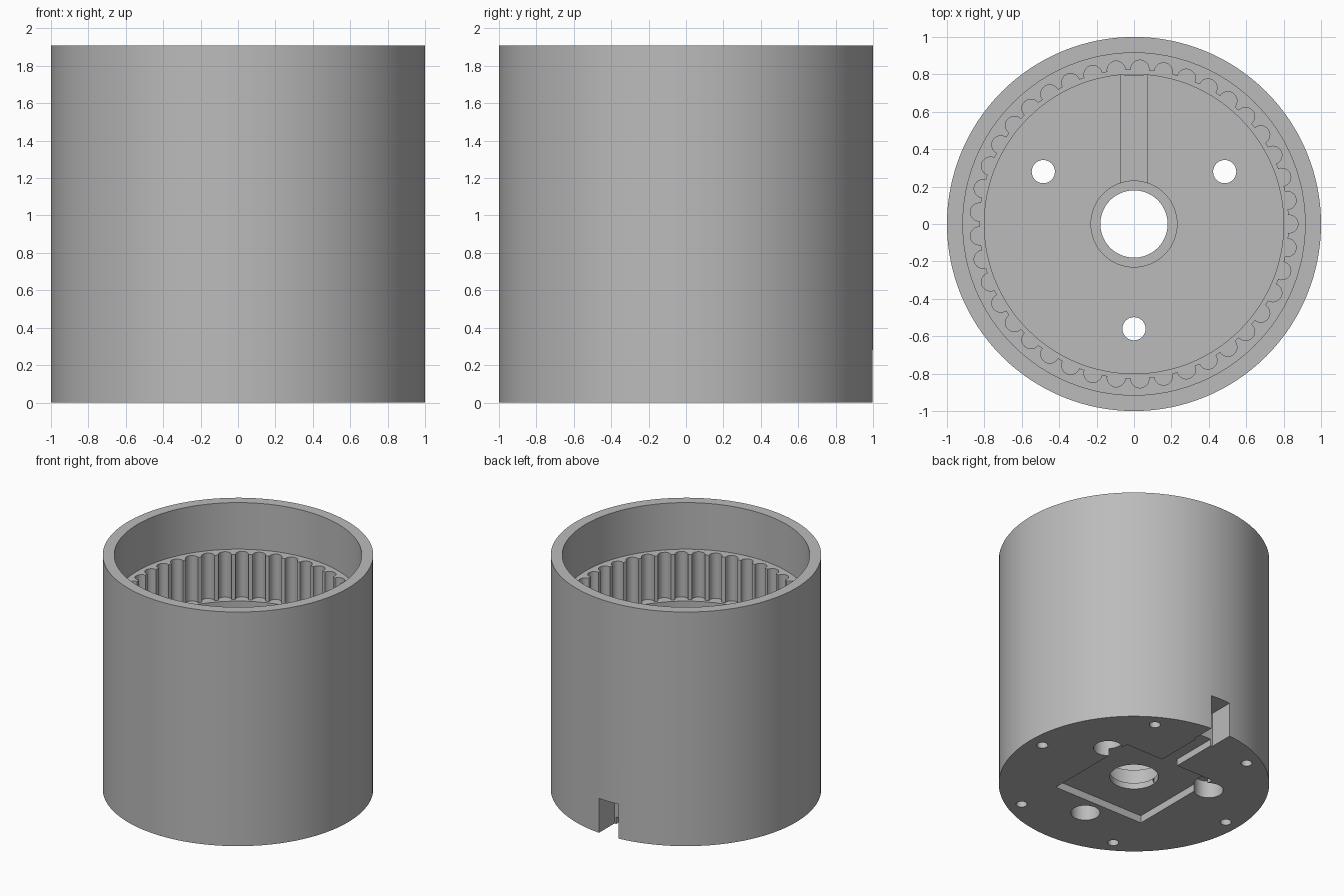
import bpy, math
from math import cos, sin, pi, radians

old = bpy.data.objects.get("Cube")
if old:
    bpy.data.objects.remove(old)

mat = bpy.data.materials.new("plain grey")
mat.use_nodes = True
grey = (0.5, 0.5, 0.5, 1)
mat.diffuse_color = grey
mat.node_tree.nodes["Principled BSDF"].inputs["Base Color"].default_value = grey


def prism(name, outline, z0, z1):
    """Closed solid from a counter-clockwise outline."""
    n = len(outline)
    verts = [(x, y, z) for z in (z0, z1) for x, y in outline]
    faces = [tuple(reversed(range(n))), tuple(range(n, 2 * n))]
    faces += [(i, (i + 1) % n, n + (i + 1) % n, n + i) for i in range(n)]
    mesh = bpy.data.meshes.new(name)
    mesh.from_pydata(verts, [], faces)
    obj = bpy.data.objects.new(name, mesh)
    bpy.context.collection.objects.link(obj)
    return obj


def circle(r, n=96, cx=0, cy=0):
    return [(cx + r * cos(2 * pi * i / n), cy + r * sin(2 * pi * i / n)) for i in range(n)]


def rect(x, y0, y1):
    return [(-x, y0), (x, y0), (x, y1), (-x, y1)]


def polar(r, deg):
    return r * cos(radians(deg)), r * sin(radians(deg))


def gear_outline(teeth=41, root=0.825, depth=0.052, width=0.77, steps=12):
    """Ring of rounded scallops with narrow flats between them."""
    points = []
    for k in range(teeth):
        for s in range(steps + 1):
            a = pi * s / steps
            angle = (2 * k - width * cos(a)) * pi / teeth
            r = root + depth * sin(a)
            points.append((r * cos(angle), r * sin(angle)))
    return points


housing = prism("gear_housing", circle(1, 128), 0, 1.91)
housing.data.materials.append(mat)

# Stepped bore: open mouth, ring gear, lower chamber
cutters = [
    prism("mouth_cutter", circle(0.915, 128), 1.53, 2.1),
    prism("ring_gear_cutter", gear_outline(), 1.16, 1.6),
    prism("chamber_cutter", circle(0.8, 128), 0.25, 1.3),
    # Floor: shaft hole, bearing seat and cable groove
    prism("shaft_hole_cutter", circle(0.18, 64), -0.1, 0.4),
    prism("bearing_seat_cutter", circle(0.23, 64), 0.11, 0.4),
    prism("floor_groove_cutter", rect(0.072, 0.2, 0.802), 0.18, 0.27),
    # Underside: square recess, channel and wall notch
    prism("square_recess_cutter", rect(0.41, -0.41, 0.41), -0.1, 0.06),
    prism("channel_cutter", rect(0.072, 0.3, 0.9), -0.12, 0.055),
    prism("notch_cutter", rect(0.0875, 0.797, 1.1), -0.14, 0.28),
]
# Three counterbored mounting holes
for deg in (30, 150, 270):
    x, y = polar(0.56, deg)
    cutters.append(prism("mount_hole_cutter", circle(0.062, 32, x, y), -0.2, 0.5))
    cutters.append(prism("counterbore_cutter", circle(0.108, 40, x, y), -0.16, 0.14))
# Six blind screw holes under the wall
for deg in range(0, 360, 60):
    x, y = polar(0.885, deg)
    cutters.append(prism("screw_hole_cutter", circle(0.041, 24, x, y), -0.1, 0.25))

bpy.ops.object.select_all(action='DESELECT')
bpy.context.view_layer.objects.active = housing
housing.select_set(True)
for cutter in cutters:
    cutter.hide_render = True
    mod = housing.modifiers.new("cut", 'BOOLEAN')
    mod.operation = 'DIFFERENCE'
    mod.solver = 'EXACT'
    mod.object = cutter
    bpy.ops.object.modifier_apply(modifier=mod.name)
for cutter in cutters:
    bpy.data.objects.remove(cutter)

bpy.ops.object.shade_smooth_by_angle(angle=radians(30))
